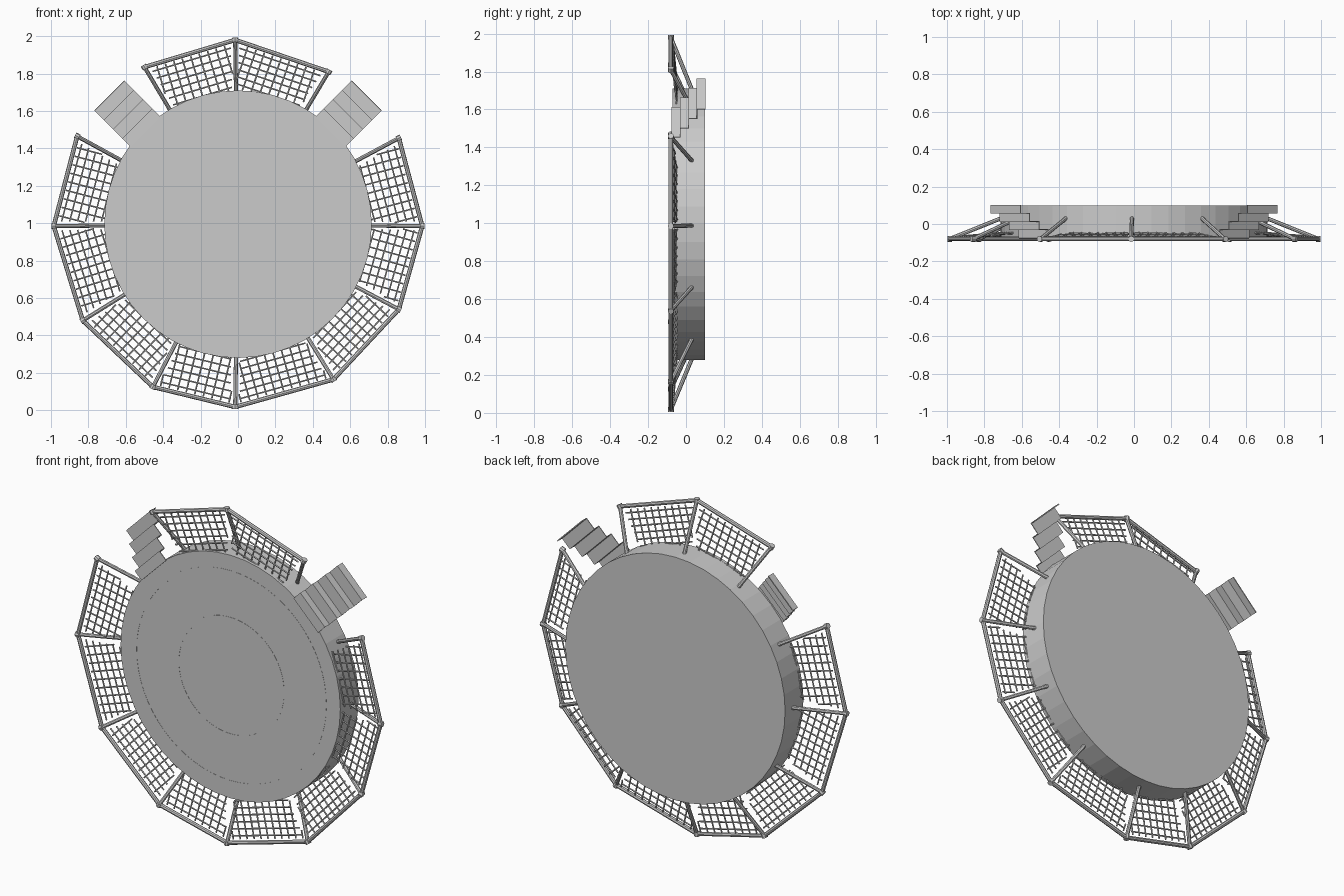
import bpy, bmesh, math
from mathutils import Vector, Matrix

if "Cube" in bpy.data.objects:
    bpy.data.objects.remove(bpy.data.objects["Cube"])

CEN = Vector((0, 0, 0.995))
R_DECK, Y_DECK, Y_BACK = 0.715, -0.070, 0.100
Y_RIM = -0.080


def finish(bm, name):
    bmesh.ops.recalc_face_normals(bm, faces=bm.faces)
    me = bpy.data.meshes.new(name)
    bm.to_mesh(me)
    bm.free()
    ob = bpy.data.objects.new(name, me)
    bpy.context.collection.objects.link(ob)
    return ob


def rod(bm, a, b, r, sides=8):
    a, b = Vector(a), Vector(b)
    d = b - a
    m = Matrix.Translation((a + b) / 2) @ d.to_track_quat('Z', 'Y').to_matrix().to_4x4()
    bmesh.ops.create_cone(bm, cap_ends=True, segments=sides, radius1=r, radius2=r,
                          depth=d.length, matrix=m)


def ring(name, r0, r1, y0, y1, n=64):
    bm = bmesh.new()
    prof = [(r0, y0), (r1, y0), (r1, y1), (r0, y1)]
    loops = []
    for i in range(n):
        a = 2 * math.pi * i / n
        loops.append([bm.verts.new((r * math.cos(a), y, CEN.z + r * math.sin(a))) for r, y in prof])
    for i in range(n):
        p, q = loops[i], loops[(i + 1) % n]
        for k in range(4):
            bm.faces.new((p[k], p[(k + 1) % 4], q[(k + 1) % 4], q[k]))
    return finish(bm, name)


# round deck
bm = bmesh.new()
rod(bm, (0, Y_DECK, CEN.z), (0, Y_BACK, CEN.z), R_DECK, 48)
finish(bm, "deck")

# painted rings on the deck
ring("inner_marking", 0.335, 0.350, Y_DECK - 0.001, Y_DECK + 0.002)
ring("outer_marking", 0.610, 0.625, Y_DECK - 0.001, Y_DECK + 0.002)

# slightly irregular outer rim corners, clockwise from the right stair gap
corners = [(0.86, 1.455), (0.985, 0.985), (0.86, 0.54), (0.51, 0.165), (-0.015, 0.018),
           (-0.455, 0.125), (-0.83, 0.48), (-0.985, 0.985), (-0.86, 1.465),
           (-0.50, 1.835), (-0.015, 1.98), (0.485, 1.81)]
pts = [Vector((x, Y_RIM, z)) for x, z in corners]
panels = [(i, i + 1) for i in range(11) if i != 8]

# rim tubes with joint caps
bm = bmesh.new()
for i, j in panels:
    rod(bm, pts[i], pts[j], 0.012)
for p in pts:
    out = (p - Vector((0, Y_RIM, CEN.z))).normalized()
    rod(bm, p - out * 0.012, p + out * 0.012, 0.016)
finish(bm, "rim_frame")

# braces from the rim back to the deck wall
bm = bmesh.new()
for p in pts:
    out = Vector((p.x, 0, p.z - CEN.z)).normalized()
    rod(bm, p, CEN + out * 0.70 + Vector((0, 0.035, 0)), 0.011)
finish(bm, "braces")

# safety nets: crossed strands clipped to each tapering panel
bm = bmesh.new()
for i, j in panels:
    a, b = pts[i], pts[j]
    t = (b - a).normalized()
    mid = (a + b) / 2
    half = (b - a).length / 2
    inward = Vector((0, Y_RIM, CEN.z)) - mid
    inward = (inward - t * inward.dot(t)).normalized()
    apothem = (mid - Vector((0, Y_RIM, CEN.z))).length
    depth = apothem - 0.70

    def net(u, d, lift=0.0):
        return mid + t * u + inward * d + Vector((0, 0.008 + 0.022 * d / depth + lift, 0))

    def half_at(d):
        return half * (1 - d / apothem) - 0.025

    rows = 6
    for k in range(rows):
        d = 0.035 + (depth - 0.045) * k / (rows - 1)
        h = half_at(d)
        rod(bm, net(-h, d), net(h, d), 0.0045, 5)
    n = int((half - 0.03) / 0.047)
    for k in range(-n, n + 1):
        u = k * 0.047
        d1 = min(depth + 0.012, apothem * (1 - (abs(u) + 0.02) / half))
        if d1 > 0.05:
            rod(bm, net(u, 0.015, 0.003), net(u, d1, 0.003), 0.0045, 5)
finish(bm, "safety_nets")


# folded-sheet stairs, one on each upper diagonal
def stairs(name, side):
    radii = [0.70, 0.76, 0.83, 0.90, 0.97]
    ys = [-0.074, -0.030, 0.014, 0.058, 0.102]
    line = [(radii[0], ys[0])]
    for k in range(1, 5):
        line += [(radii[k], ys[k - 1]), (radii[k], ys[k])]
    radial = Vector((side, 0, 1)).normalized()
    across = Vector((1, 0, -side)).normalized() * 0.113
    bm = bmesh.new()
    rows = []
    for r, y in line:
        c = CEN + radial * r + Vector((0, y, 0))
        rows.append((bm.verts.new(c - across), bm.verts.new(c + across)))
    for p, q in zip(rows, rows[1:]):
        bm.faces.new((p[0], p[1], q[1], q[0]))
    ob = finish(bm, name)
    mod = ob.modifiers.new("thickness", 'SOLIDIFY')
    mod.thickness = 0.006
    mod.offset = 0


stairs("right_stairs", 1)
stairs("left_stairs", -1)
